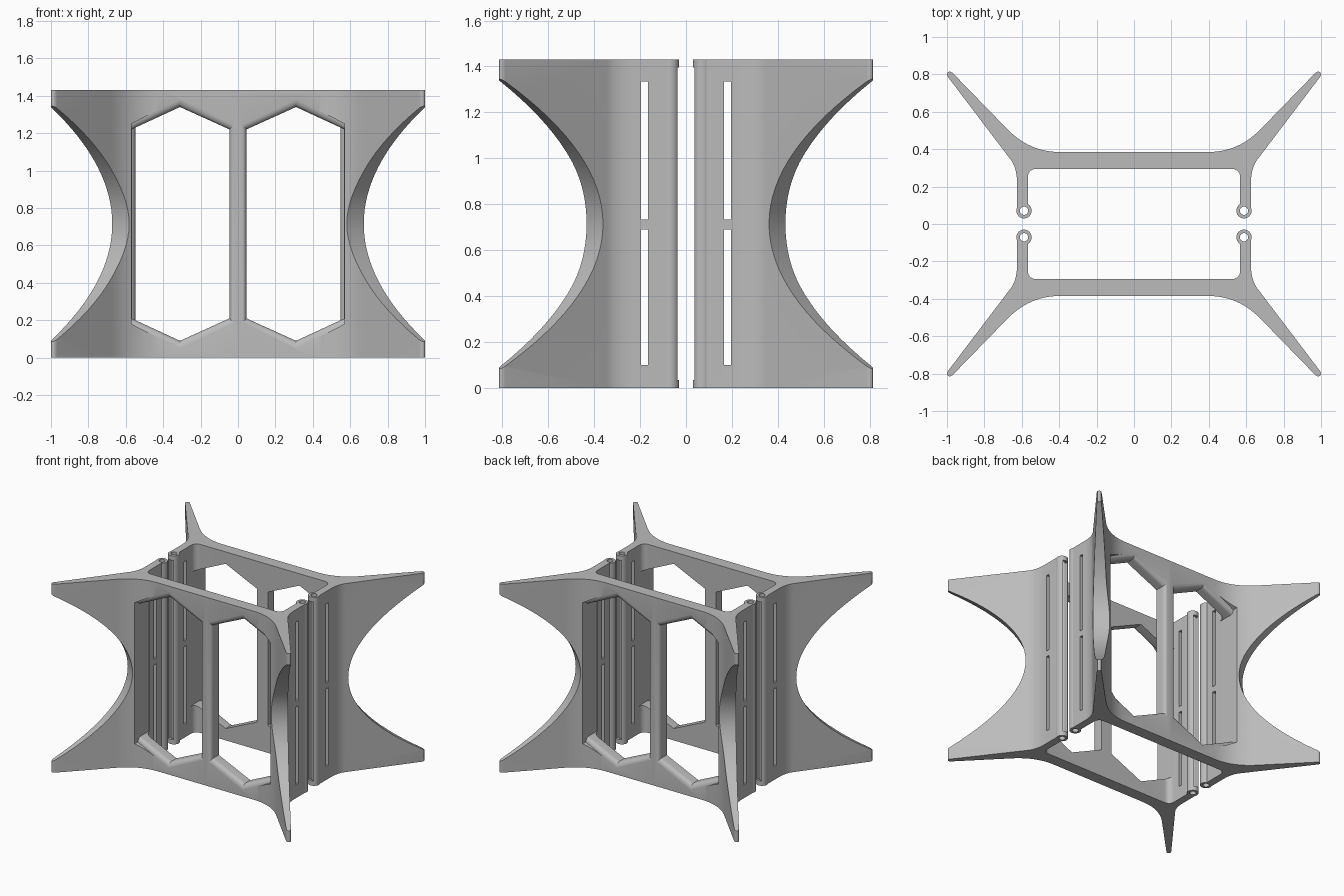
import bpy, bmesh, math
from mathutils import Vector

if "Cube" in bpy.data.objects:
    bpy.data.objects.remove(bpy.data.objects["Cube"])

H = 1.43          # overall height
MID = H / 2
PIN = (0.588, 0.071)   # hinge barrel centre

grey = bpy.data.materials.new("plain_grey")
grey.diffuse_color = (0.5, 0.5, 0.5, 1)
grey.use_nodes = True
grey.node_tree.nodes["Principled BSDF"].inputs["Base Color"].default_value = grey.diffuse_color


def loft(name, rings):
    """Closed solid through a list of matching 3D rings."""
    bm = bmesh.new()
    vs = [[bm.verts.new(p) for p in r] for r in rings]
    n = len(rings[0])
    for a, b in zip(vs, vs[1:]):
        for i in range(n):
            j = (i + 1) % n
            bm.faces.new((a[i], a[j], b[j], b[i]))
    bm.faces.new(vs[0])
    bm.faces.new(vs[-1])
    bmesh.ops.recalc_face_normals(bm, faces=bm.faces)
    me = bpy.data.meshes.new(name)
    bm.to_mesh(me)
    bm.free()
    ob = bpy.data.objects.new(name, me)
    bpy.context.collection.objects.link(ob)
    return ob


def prism(name, pts, z0, z1):
    return loft(name, [[(x, y, z) for x, y in pts] for z in (z0, z1)])


def rect(x0, x1, y0, y1):
    return [(x0, y0), (x1, y0), (x1, y1), (x0, y1)]


def circle(c, r, n=32):
    return [(c[0] + r * math.cos(2 * math.pi * i / n),
             c[1] + r * math.sin(2 * math.pi * i / n)) for i in range(n)]


def bezier(a, b, c, n=10):
    a, b, c = Vector(a), Vector(b), Vector(c)
    return [tuple(a * (1 - t) ** 2 + b * 2 * t * (1 - t) + c * t * t)
            for t in (i / n for i in range(n + 1))]


def boolean(ob, tool, op):
    m = ob.modifiers.new("bool", "BOOLEAN")
    m.operation, m.solver, m.object = op, "EXACT", tool
    dg = bpy.context.evaluated_depsgraph_get()
    me = bpy.data.meshes.new_from_object(ob.evaluated_get(dg))
    ob.modifiers.clear()
    ob.data = me
    bpy.data.objects.remove(tool)


# Half of the plan outline: plate, flared wing, hinge arm
outline = [(0, 0.385)]
outline += bezier((0.40, 0.385), (0.56, 0.385), (0.68, 0.51), 14)
outline += bezier((0.968, 0.806), (0.984, 0.822), (0.997, 0.809), 5)
outline += bezier((0.997, 0.809), (1.004, 0.800), (0.996, 0.788), 3)[1:]
outline += bezier((0.66, 0.345), (0.625, 0.30), (0.625, 0.215), 10)
outline += [(0.625, 0.075), (0.568, 0.075)]
outline += bezier((0.568, 0.245), (0.568, 0.295), (0.518, 0.295), 8)
outline += [(0, 0.295)]
body = prism("back_bracket", outline, 0, H)

# Hinge barrel with pin hole, open toward the gap between its end rings
boolean(body, prism("barrel", circle(PIN, 0.041), 0, H), "UNION")
boolean(body, prism("pin_hole", circle(PIN, 0.022), -0.1, H + 0.1), "DIFFERENCE")
boolean(body, prism("barrel_slot", rect(PIN[0] - 0.021, PIN[0] + 0.021, 0, PIN[1]),
                    0.035, H - 0.035), "DIFFERENCE")

# Strap slots through the arm
for z0, z1 in ((0.10, 0.69), (0.735, 1.335)):
    boolean(body, prism("strap_slot", rect(0.5, 0.7, 0.165, 0.195), z0, z1), "DIFFERENCE")


# Six-sided window with rounded outer rim
def window_ring(y, o):
    x0, x1, xm = 0.045 - 0.8 * o, 0.57, 0.31
    lo, hi, top = 0.505 + o, 0.505 + o, 0.625 + 1.5 * o
    pts = [(x0, -lo), (xm, -top), (x1, -lo), (x1, hi), (xm, top), (x0, hi)]
    return [(x, y, MID + z) for x, z in pts]


R = 0.03
rings = [window_ring(0.25, 0), window_ring(0.385 - R, 0)]
for k in range(1, 6):
    a = math.radians(15 * k)
    rings.append(window_ring(0.385 - R + R * math.sin(a), R * (1 - math.cos(a))))
rings.append(window_ring(0.386, R))
rings.append(window_ring(0.6, R))
boolean(body, loft("window", rings), "DIFFERENCE")

# Curved bite out of the wing edge, cut square to the wing
d = Vector((0.62, 0.785, 0))
side = Vector((-0.785, 0.62, 0))
curve = [(0.70 + 0.535 * (t / 16) ** 2, 0.62 * t / 16) for t in range(-17, 18)]
curve += [(1.6, curve[-1][1]), (1.6, curve[0][1])]
bite = [[d * s + side * w + Vector((0, 0, MID + z)) for s, z in curve]
        for w in (-0.4, 0.4)]
boolean(body, loft("wing_bite", bite), "DIFFERENCE")

# Open the seam, then mirror the half across x
bm = bmesh.new()
bm.from_mesh(body.data)
seam = [f for f in bm.faces if all(abs(v.co.x) < 1e-4 for v in f.verts)]
bmesh.ops.delete(bm, geom=seam, context="FACES")
bm.to_mesh(body.data)
bm.free()
body.data.materials.clear()
body.data.materials.append(grey)
for f in body.data.polygons:
    f.material_index = 0
mirror = body.modifiers.new("mirror", "MIRROR")
mirror.use_clip = True
dg = bpy.context.evaluated_depsgraph_get()
me = bpy.data.meshes.new_from_object(body.evaluated_get(dg))
body.modifiers.clear()
body.data = me

bpy.ops.object.select_all(action="DESELECT")
body.select_set(True)
bpy.context.view_layer.objects.active = body
bpy.ops.object.shade_smooth_by_angle(angle=math.radians(25))

# Matching front half
front = body.copy()
front.name = "front_bracket"
front.rotation_euler = (0, 0, math.pi)
bpy.context.collection.objects.link(front)
